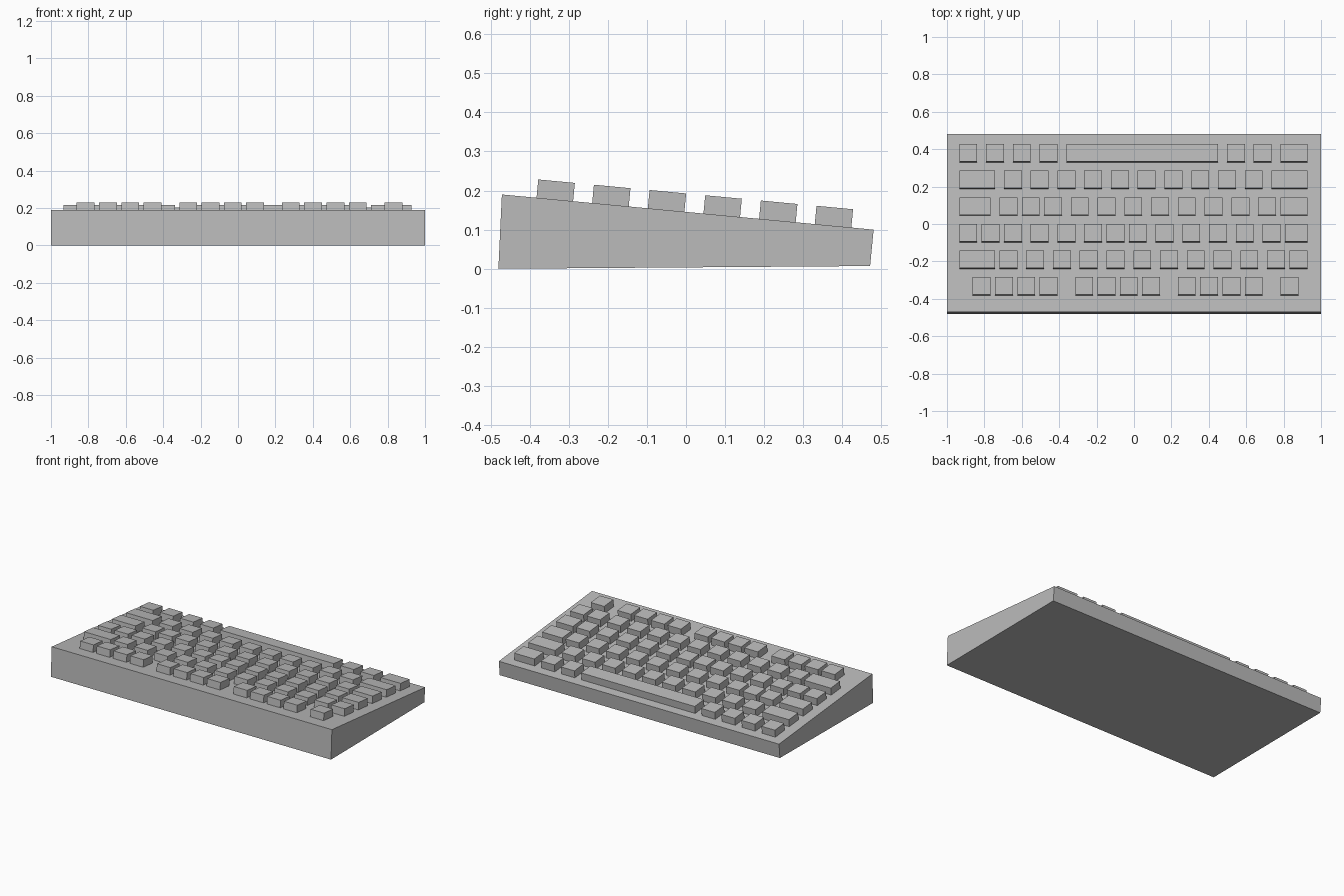
import bpy
import bmesh
from math import atan2
from mathutils import Matrix, Vector

old = bpy.data.objects.get("Cube")
if old:
    bpy.data.objects.remove(old, do_unlink=True)

grey = bpy.data.materials.new("plain grey")
grey.use_nodes = True
colour = (0.5, 0.5, 0.5, 1)
grey.diffuse_color = colour
grey.node_tree.nodes["Principled BSDF"].inputs["Base Color"].default_value = colour


def add_object(name, bm):
    bmesh.ops.recalc_face_normals(bm, faces=bm.faces)
    mesh = bpy.data.meshes.new(name)
    bm.to_mesh(mesh)
    bm.free()
    mesh.materials.append(grey)
    obj = bpy.data.objects.new(name, mesh)
    bpy.context.collection.objects.link(obj)
    return obj


# Wedge-shaped case: side profile (y, z) extruded across the width
FRONT_TOP, BACK_TOP = Vector((0, -0.471, 0.19)), Vector((0, 0.48, 0.1))
profile = [(-0.48, 0), FRONT_TOP.yz, BACK_TOP.yz, (0.471, 0.007)]
bm = bmesh.new()
side = bm.faces.new([bm.verts.new((-1, y, z)) for y, z in profile])
extruded = bmesh.ops.extrude_face_region(bm, geom=[side])["geom"]
bmesh.ops.translate(bm, vec=(2, 0, 0),
                    verts=[v for v in extruded if isinstance(v, bmesh.types.BMVert)])
add_object("case", bm)

# Keys sit square on the sloping deck
UNIT = 0.0954          # width and depth of a single key
LEFT = -0.934
KEY_HEIGHT = 0.047
ROW_STEP = 0.143
slope = BACK_TOP - FRONT_TOP
deck = Matrix.Translation(FRONT_TOP) @ Matrix.Rotation(atan2(slope.z, slope.y), 4, "X")
S, W, G = 0.25, 0.5, 1  # narrow, wide and group gaps, in units


def key_row(name, index, widths, gaps, indent=0):
    """Lay keys from -x to +x; each gap follows the key of the same index."""
    bm = bmesh.new()
    x = LEFT + indent * UNIT
    y = 0.136 + index * ROW_STEP
    for width, gap in zip(widths, gaps + [0]):
        size = width * UNIT
        place = (Matrix.Translation((x + size / 2, y, KEY_HEIGHT / 2))
                 @ Matrix.Diagonal((size, UNIT * 0.985, KEY_HEIGHT, 1)))
        bmesh.ops.create_cube(bm, size=1, matrix=deck @ place)
        x += size + gap * UNIT
    add_object(name, bm)


group = [S] * 3 + [G]
key_row("function_keys", 0, [1] * 13, group * 3, indent=0.75)
key_row("number_keys", 1, [2] + [1] * 12, [S] + [W] * 10 + [S])
key_row("upper_letter_keys", 2, [1] * 13 + [1.25],
        [S] * 2 + [W] * 3 + [S] * 2 + [W] * 5 + [S])
key_row("middle_letter_keys", 3, [1.75] + [1] * 11 + [1.5],
        [W] + [S] * 2 + [W] * 8 + [S])
key_row("lower_letter_keys", 4, [2] + [1] * 10 + [2], [W] * 11)
key_row("space_bar_row", 5, [1] * 4 + [8.5, 1, 1, 1.5], [W] * 7)
